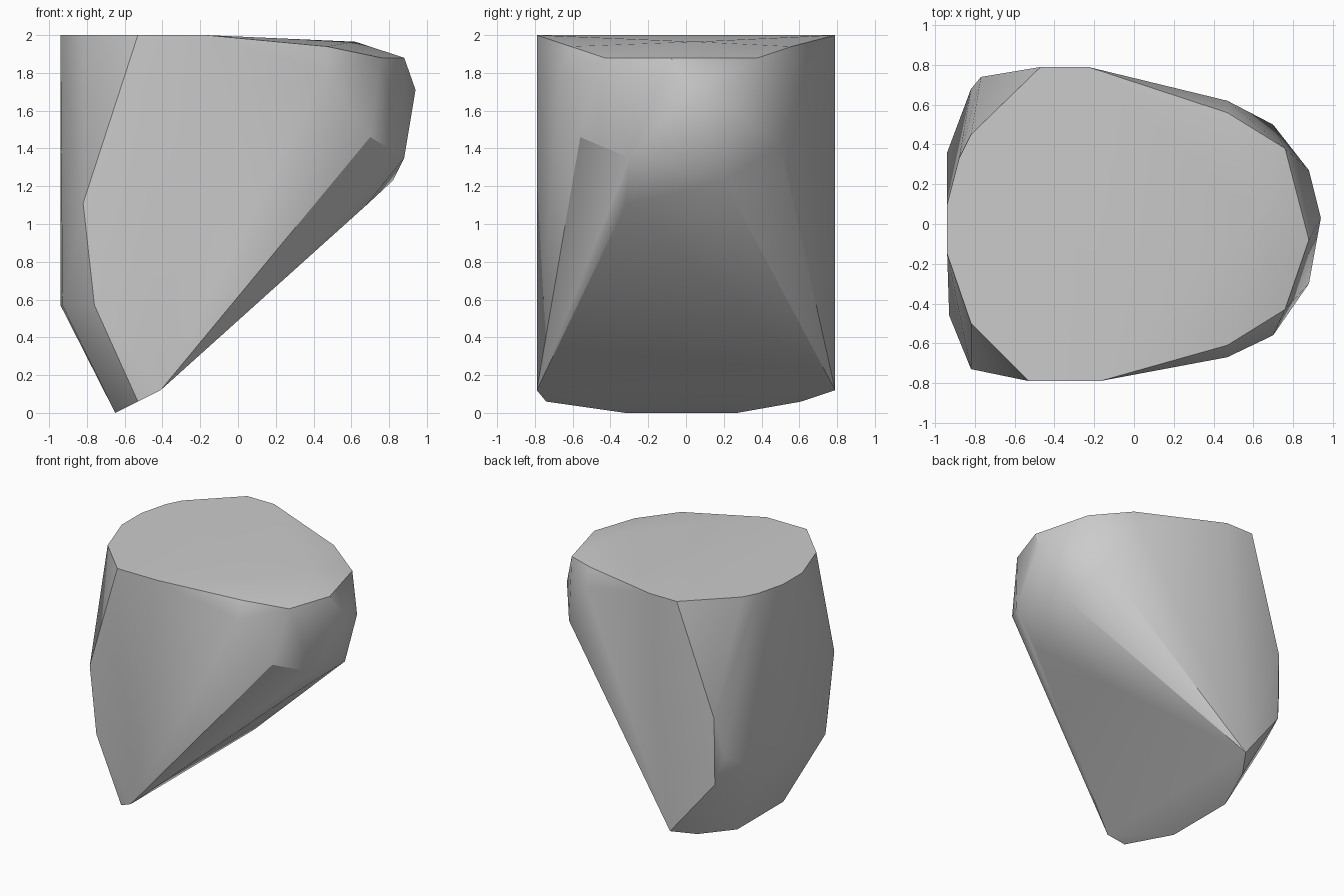
import bpy
import bmesh
import math

default_cube = bpy.data.objects.get("Cube")
if default_cube:
    bpy.data.objects.remove(default_cube, do_unlink=True)


def make_material(name, colour):
    material = bpy.data.materials.new(name)
    material.use_nodes = True
    material.diffuse_color = colour
    shader = next(n for n in material.node_tree.nodes if n.type == "BSDF_PRINCIPLED")
    shader.inputs["Base Color"].default_value = colour
    return material


def make_hull(name, corner_groups, material):
    """Wrap every corner in one convex, faceted skin."""
    bm = bmesh.new()
    for group in corner_groups:
        for corner in group:
            bm.verts.new(corner)
    hull = bmesh.ops.convex_hull(bm, input=bm.verts[:], use_existing_faces=False)
    unused = {v for v in hull["geom_interior"] + hull["geom_unused"]
              if isinstance(v, bmesh.types.BMVert)}
    bmesh.ops.delete(bm, geom=list(unused), context="VERTS")
    bmesh.ops.recalc_face_normals(bm, faces=bm.faces[:])
    mesh = bpy.data.meshes.new(name)
    bm.to_mesh(mesh)
    bm.free()
    mesh.materials.append(material)
    body = bpy.data.objects.new(name, mesh)
    bpy.context.collection.objects.link(body)
    return body


def at_height(z, outline):
    return [(x, y, z) for x, y in outline]


# Flat top rim
top_rim = at_height(2, [
    (-.94, .1), (-.94, -.15), (-.82, -.5), (-.53, -.79), (-.17, -.79),
    (-.23, .79), (-.47, .79), (-.82, .45), (-.88, .33),
])

# Gently falling edge of the top towards the nose
top_slope = [(.62, .05, 1.965)]
top_slope += at_height(1.94, [(.47, -.61), (.47, .56)])
top_slope += at_height(1.88, [(.76, -.43), (.88, -.08), (.76, .38)])

# Rounded nose
nose = [
    (.94, .03, 1.71), (.88, .27, 1.6), (.88, -.3, 1.35), (.82, .2, 1.23),
    (.7, -.56, 1.46), (.7, .5, 1.42), (.47, -.67, 1.8), (.47, .62, 1.8),
    (.68, -.32, 1.1),
]

# Blunt heel, including its bevelled corners
heel = at_height(.57, [(-.93, -.46), (-.94, .36), (-.76, -.73), (-.77, .73)])
heel += at_height(1.11, [(-.82, -.73), (-.77, .74)])
heel += [(-.82, .68, .8)]

# Narrow keel underneath
keel = at_height(0, [(-.65, -.32), (-.65, .27)])
keel += at_height(.06, [(-.53, -.74), (-.53, .61)])
keel += at_height(.12, [(-.41, -.79), (-.41, .79)])

grey = make_material("plain grey", (.6, .6, .6, 1))
body = make_hull("faceted_body", [top_rim, top_slope, nose, heel, keel], grey)

# Soft shading with the strong creases kept crisp
bpy.ops.object.select_all(action="DESELECT")
body.select_set(True)
bpy.context.view_layer.objects.active = body
bpy.ops.object.shade_smooth_by_angle(angle=math.radians(30))
